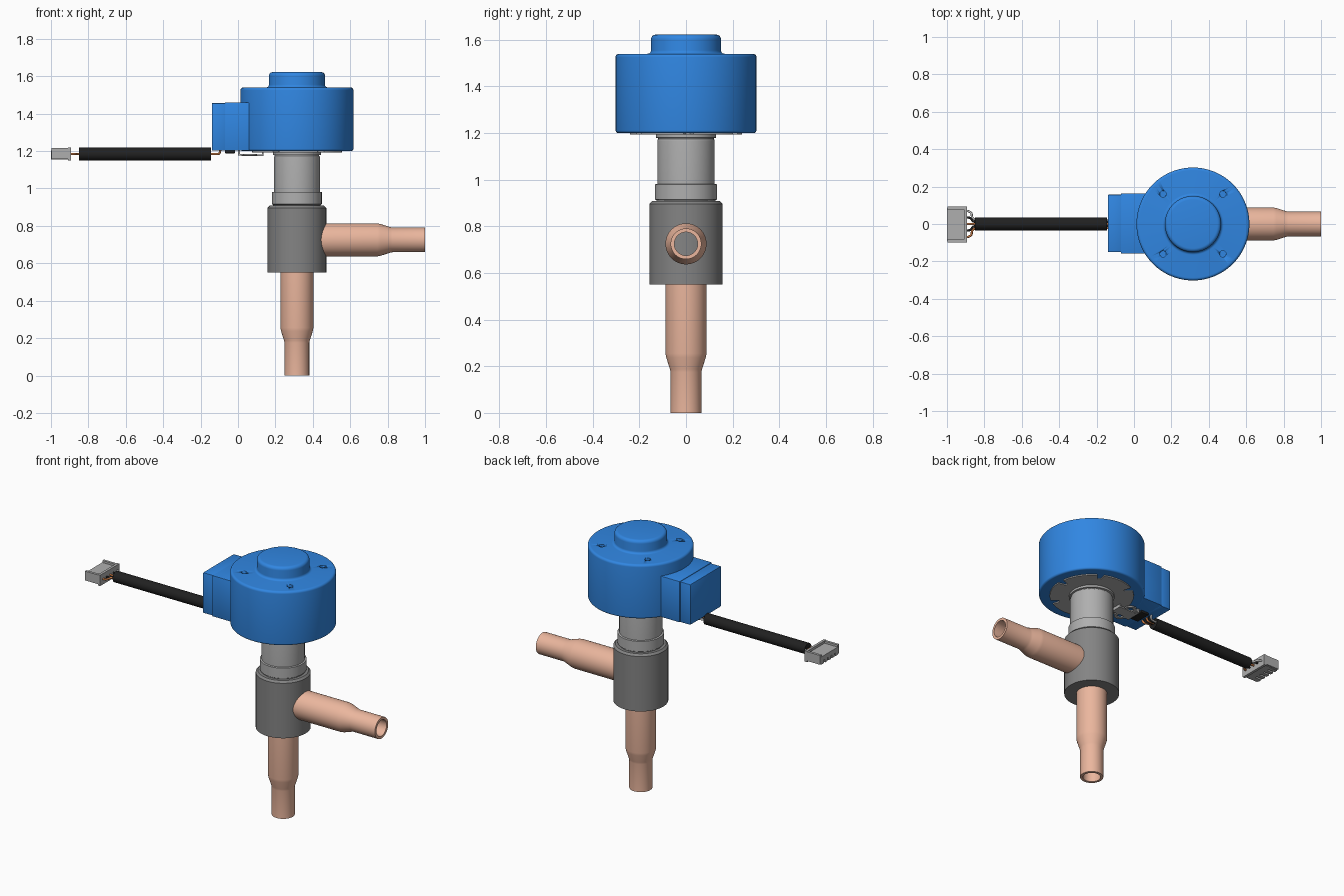
import bpy, bmesh
from math import sin, cos, pi, radians
from mathutils import Vector, Matrix

if "Cube" in bpy.data.objects:
    bpy.data.objects.remove(bpy.data.objects["Cube"])

CX = 0.315  # valve axis


def material(name, rgb):
    m = bpy.data.materials.new(name)
    m.diffuse_color = (*rgb, 1)
    m.use_nodes = True
    m.node_tree.nodes["Principled BSDF"].inputs["Base Color"].default_value = m.diffuse_color
    return m


BLUE = material("blue_plastic", (0.03, 0.24, 0.76))
COPPER = material("copper", (0.83, 0.47, 0.34))
STEEL = material("dark_steel", (0.23, 0.23, 0.23))
TUBE = material("light_steel", (0.43, 0.43, 0.43))
BLACK = material("black_rubber", (0.015, 0.015, 0.015))
ORANGE = material("orange_wire", (0.6, 0.2, 0.06))
WHITE = material("white_wire", (0.75, 0.75, 0.75))


def finish(name, bm, mat=None):
    bmesh.ops.remove_doubles(bm, verts=bm.verts, dist=1e-5)
    bmesh.ops.recalc_face_normals(bm, faces=bm.faces)
    me = bpy.data.meshes.new(name)
    bm.to_mesh(me)
    bm.free()
    me.shade_smooth()
    me.set_sharp_from_angle(angle=radians(30))
    if mat:
        me.materials.append(mat)
    ob = bpy.data.objects.new(name, me)
    bpy.context.collection.objects.link(ob)
    return ob


def lathe(name, profile, mat=None, origin=(CX, 0, 0), along_x=False, closed=False, segs=72):
    """Revolve (radius, height) points about z, or about x."""
    bm = bmesh.new()
    rings = [[bm.verts.new((r * cos(2 * pi * i / segs), r * sin(2 * pi * i / segs), h))
              for i in range(segs)] for r, h in profile]
    pairs = list(zip(rings, rings[1:]))
    if closed:
        pairs.append((rings[-1], rings[0]))
    for a, b in pairs:
        for i in range(segs):
            j = (i + 1) % segs
            bm.faces.new((a[i], a[j], b[j], b[i]))
    rot = Matrix.Rotation(pi / 2, 4, 'Y') if along_x else Matrix()
    bm.transform(Matrix.Translation(origin) @ rot)
    return finish(name, bm, mat)


def boxes(name, bounds, mat=None, bevel=0.0):
    """One object from several (x0, x1, y0, y1, z0, z1) blocks."""
    bm = bmesh.new()
    for x0, x1, y0, y1, z0, z1 in bounds:
        m = Matrix.Translation(((x0 + x1) / 2, (y0 + y1) / 2, (z0 + z1) / 2))
        bmesh.ops.create_cube(bm, size=1, matrix=m @ Matrix.Diagonal((x1 - x0, y1 - y0, z1 - z0, 1)))
    if bevel:
        bmesh.ops.bevel(bm, geom=bm.edges[:], offset=bevel, segments=2, affect='EDGES', profile=0.5)
    return finish(name, bm, mat)


def arc(cx, cz, r, a0, a1, n=5):
    return [(cx + r * cos(radians(a0 + (a1 - a0) * i / n)),
             cz + r * sin(radians(a0 + (a1 - a0) * i / n))) for i in range(n + 1)]


def wire(name, pts, mat, radius=0.006):
    cu = bpy.data.curves.new(name, 'CURVE')
    cu.dimensions = '3D'
    cu.bevel_depth = radius
    cu.bevel_resolution = 2
    cu.use_fill_caps = True
    sp = cu.splines.new('NURBS')
    sp.points.add(len(pts) - 1)
    for p, co in zip(sp.points, pts):
        p.co = (*co, 1)
    sp.order_u = 3
    sp.use_endpoint_u = True
    sp.resolution_u = 6
    cu.materials.append(mat)
    ob = bpy.data.objects.new(name, cu)
    bpy.context.collection.objects.link(ob)


# Coil housing with domed cap, four dimples cut in the top
coil = lathe("coil_housing",
             [(0, 1.2)] + arc(0.290, 1.212, 0.012, -90, 0) + arc(0.287, 1.525, 0.015, 0, 90)
             + arc(0.165, 1.555, 0.015, -90, -180) + arc(0.130, 1.602, 0.020, 0, 90) + [(0, 1.622)],
             BLUE, segs=96)
bm = bmesh.new()
for sx in (-1, 1):
    for sy in (-1, 1):
        bmesh.ops.create_cone(bm, cap_ends=True, segments=24, radius1=0.017, radius2=0.017, depth=0.04,
                              matrix=Matrix.Translation((CX + sx * 0.16, sy * 0.16, 1.545)))
cutter = finish("dimple_cutter", bm)
cutter.hide_render = True
cutter.hide_viewport = True
mod = coil.modifiers.new("dimples", 'BOOLEAN')
mod.operation = 'DIFFERENCE'
mod.solver = 'EXACT'
mod.object = cutter

# Terminal box on the side of the coil
boxes("terminal_box", [(-0.07, 0.14, -0.158, 0.163, 1.202, 1.46)], BLUE, 0.004)
boxes("terminal_box_cover", [(-0.14, -0.066, -0.150, 0.157, 1.202, 1.457)], BLUE, 0.005)

# Notched steel plate under the coil
bm = bmesh.new()
n = 144
ring = []
for i in range(n):
    r = 0.195 if i % 24 in (0, 1, 2) else 0.24
    ring.append(bm.verts.new((CX + r * cos(2 * pi * i / n), r * sin(2 * pi * i / n), 1.193)))
face = bm.faces.new(ring)
up = bmesh.ops.extrude_face_region(bm, geom=[face])
bmesh.ops.translate(bm, vec=(0, 0, 0.01), verts=[v for v in up["geom"] if isinstance(v, bmesh.types.BMVert)])
finish("coil_base_plate", bm, TUBE)

# Retaining clip and grommet beneath the terminal box
boxes("retaining_clip", [(0.02, 0.135, -0.035, 0.035, 1.174, 1.182),
                         (0.0, 0.012, -0.05, -0.02, 1.176, 1.205),
                         (0.0, 0.012, 0.02, 0.05, 1.176, 1.205),
                         (0.0, 0.03, -0.05, 0.05, 1.176, 1.183),
                         (0.127, 0.135, -0.035, 0.035, 1.174, 1.205)], TUBE)
for side in (-1, 1):
    lathe("clip_loop", [(0.018, 0), (0.036, 0), (0.036, 0.008), (0.018, 0.008)], TUBE,
          (0.065, side * 0.045, 1.175), closed=True, segs=32)
boxes("cable_grommet", [(-0.07, -0.015, -0.05, 0.05, 1.188, 1.205)], BLACK, 0.004)

# Valve stem
lathe("stem_tube",
      [(0, 0.9), (0.127, 0.9), (0.127, 0.912), (0.133, 0.916), (0.133, 0.98), (0.123, 0.982)]
      + arc(0.115, 1.167, 0.008, 0, 60) + [(0.119, 1.178), (0.129, 1.18), (0.129, 1.2), (0, 1.2)], TUBE)

# Valve body
lathe("valve_body", [(0, 0.55), (0.157, 0.55), (0.157, 0.896), (0.145, 0.908), (0, 0.908)], STEEL)

# Necked copper pipes: outer wall out to the mouth, then back along the bore
pipe = [(0.068, 0), (0.088, 0), (0.088, 0.345), (0.085, 0.362), (0.069, 0.412), (0.066, 0.425),
        (0.066, 0.60), (0.05, 0.60), (0.05, 0.42), (0.068, 0.35)]
lathe("side_pipe", pipe, COPPER, (0.40, 0, 0.725), along_x=True, closed=True)
lathe("lower_pipe", [(r, 0.60 - h) for r, h in pipe], COPPER, closed=True)

# Cable sleeve
lathe("cable_sleeve", [(0, 0), (0.034, 0), (0.034, 0.705), (0, 0.705)], BLACK,
      (-0.85, 0, 1.184), along_x=True, segs=40)

# Wires at both ends of the sleeve
for k, mat in enumerate((ORANGE, BLACK, ORANGE, BLACK, WHITE)):
    y = -0.07 + 0.035 * k
    w = 0.3 * y
    wire("connector_wire", [(-0.90, y, 1.184), (-0.868, y, 1.184), (-0.866, w, 1.184), (-0.83, w, 1.184)], mat)
    wire("terminal_wire", [(-0.16, w, 1.184), (-0.12, w, 1.184), (-0.095, y * 0.5, 1.184),
                           (-0.095, y * 0.6, 1.21)], mat)

# Plug with five teeth, side rails and a rear flange
parts = [(-1.0, -0.90, -0.088, 0.083, 1.175, 1.203),
         (-0.955, -0.90, -0.088, 0.083, 1.155, 1.177),
         (-0.908, -0.892, -0.098, 0.093, 1.150, 1.218)]
for k in range(5):
    y = -0.0725 + 0.035 * k
    parts.append((-1.0, -0.95, y - 0.011, y + 0.011, 1.155, 1.177))
for y in (-0.098, 0.077):
    parts.append((-0.998, -0.90, y, y + 0.016, 1.158, 1.216))
boxes("plug_housing", parts, TUBE)
